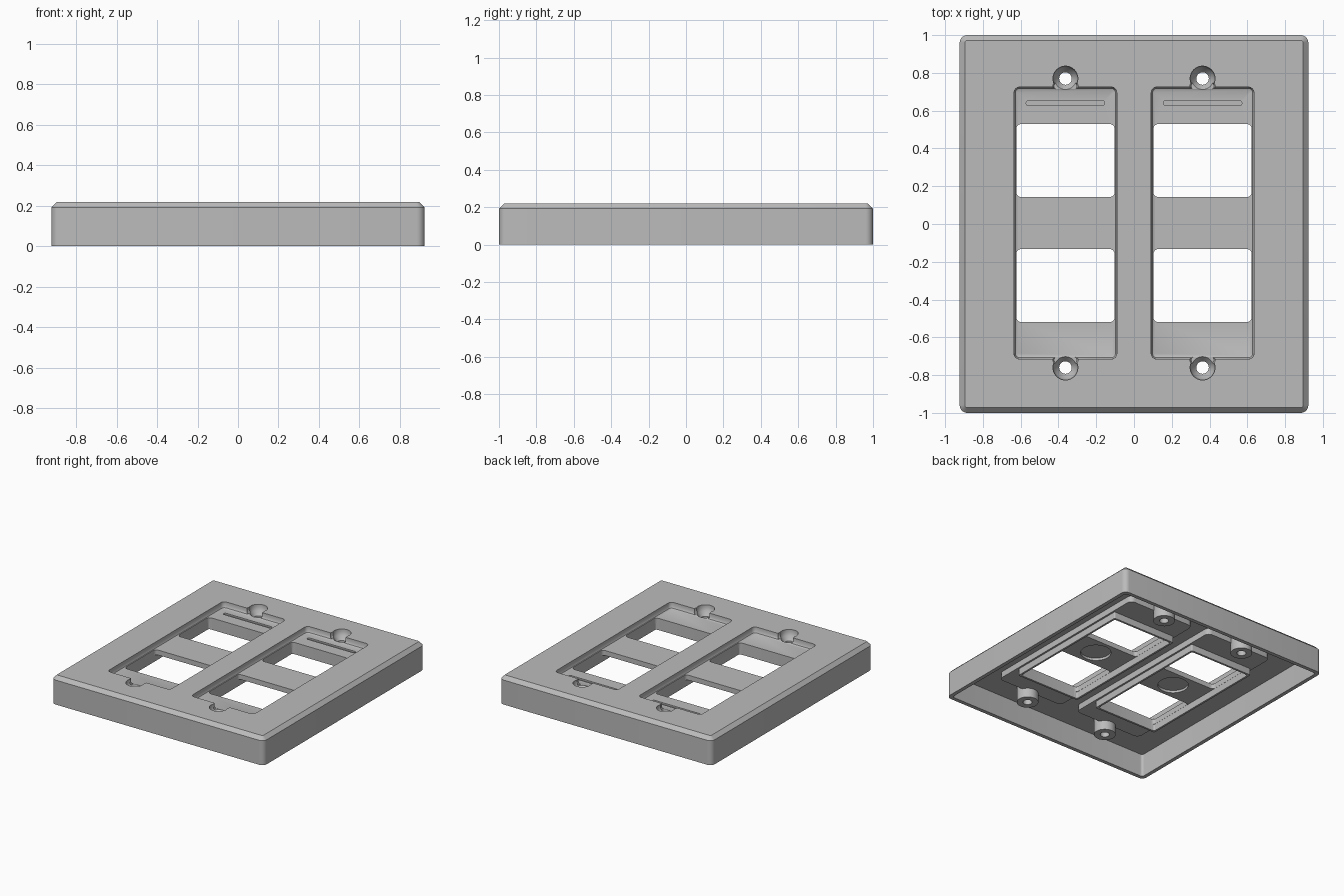
import bpy, bmesh, math

cube = bpy.data.objects.get("Cube")
if cube:
    bpy.data.objects.remove(cube, do_unlink=True)

grey = bpy.data.materials.new("plain_grey")
grey.use_nodes = True
GREY = (0.5, 0.5, 0.5, 1)
grey.diffuse_color = GREY
grey.node_tree.nodes["Principled BSDF"].inputs["Base Color"].default_value = GREY


def outline(hw, hl, r, steps):
    """Rounded rectangle as a list of points; a circle when hw = hl = r."""
    pts = []
    for k, (sx, sy) in enumerate([(1, 1), (-1, 1), (-1, -1), (1, -1)]):
        for i in range(steps + 1):
            a = math.pi / 2 * (k + i / steps)
            pts.append((sx * (hw - r) + r * math.cos(a), sy * (hl - r) + r * math.sin(a)))
    return pts


def loft(name, cx, cy, hw, hl, r, levels, steps=6):
    """Closed solid through rounded outlines at (height, inset) levels."""
    bm = bmesh.new()
    rings = []
    for z, inset in levels:
        pts = outline(hw - inset, hl - inset, max(r - inset, 0.004), steps)
        rings.append([bm.verts.new((cx + x, cy + y, z)) for x, y in pts])
    n = len(rings[0])
    for low, high in zip(rings, rings[1:]):
        for i in range(n):
            j = (i + 1) % n
            bm.faces.new((low[i], low[j], high[j], high[i]))
    bm.faces.new(rings[0][::-1])
    bm.faces.new(rings[-1])
    bmesh.ops.remove_doubles(bm, verts=bm.verts, dist=1e-5)
    bmesh.ops.recalc_face_normals(bm, faces=bm.faces)
    mesh = bpy.data.meshes.new(name)
    bm.to_mesh(mesh)
    bm.free()
    mesh.materials.append(grey)
    obj = bpy.data.objects.new(name, mesh)
    bpy.context.collection.objects.link(obj)
    return obj


def round_part(name, cx, cy, levels):
    """Turned solid through (height, radius) levels."""
    big = max(r for z, r in levels)
    return loft(name, cx, cy, big, big, big, [(z, big - r) for z, r in levels], 8)


def combine(base, tool, operation):
    mod = base.modifiers.new("combine", 'BOOLEAN')
    mod.operation = operation
    mod.solver = 'EXACT'
    mod.object = tool
    bpy.context.view_layer.update()
    graph = bpy.context.evaluated_depsgraph_get()
    mesh = bpy.data.meshes.new_from_object(base.evaluated_get(graph))
    base.modifiers.clear()
    base.data = mesh
    bpy.data.objects.remove(tool, do_unlink=True)


TOP, CEILING, FLOOR, UNDER = 0.22, 0.18, 0.172, 0.132
CY = 0.005
STRIPS = (-0.363, 0.363)
SCREW = 0.765

# Hollow chamfered cover
plate = loft("wall_plate", 0, 0, 0.923, 1.0, 0.04, [(0, 0), (0.192, 0), (TOP, 0.028)])
combine(plate, loft("cavity", 0, 0, 0.893, 0.97, 0.02, [(-0.1, 0), (CEILING, 0)]), 'DIFFERENCE')

# Tray undersides, window collars and screw bosses
for x in STRIPS:
    combine(plate, loft("tray", x, CY, 0.29, 0.738, 0.04, [(UNDER, 0), (0.2, 0)]), 'UNION')
    combine(plate, loft("collar", x, CY, 0.276, 0.54, 0.01, [(0.08, 0), (0.155, 0)]), 'UNION')
    for s in (-1, 1):
        boss = round_part("boss", x, CY + s * SCREW, [(0.06, 0.078), (0.203, 0.078)])
        combine(plate, boss, 'UNION')

# Recesses and openings
for x in STRIPS:
    recess = loft("recess", x, CY, 0.272, 0.72, 0.03,
                  [(FLOOR, 0.018), (FLOOR + 0.005, 0.007), (FLOOR + 0.018, 0), (0.3, 0)])
    combine(plate, recess, 'DIFFERENCE')
    combine(plate, loft("collar_inside", x, CY, 0.261, 0.523, 0.012,
                        [(-0.1, 0), (UNDER + 0.001, 0)]), 'DIFFERENCE')
    combine(plate, round_part("round_pocket", x, CY, [(0.05, 0.11), (0.152, 0.11)]), 'DIFFERENCE')
    combine(plate, loft("groove", x, 0.64, 0.208, 0.013, 0.012,
                        [(FLOOR - 0.012, 0), (0.26, 0)]), 'DIFFERENCE')
    for s in (-1, 1):
        window = loft("window", x, CY + s * 0.331, 0.26, 0.193, 0.025, [(-0.12, 0), (0.35, 0)])
        combine(plate, window, 'DIFFERENCE')
        neck = loft("neck", x, CY + s * 0.725, 0.066, 0.022, 0.02,
                    [(FLOOR + 0.003, 0.006), (FLOOR + 0.015, 0), (0.32, 0)])
        combine(plate, neck, 'DIFFERENCE')
        hole = round_part("screw_hole", x, CY + s * SCREW,
                          [(-0.15, 0.033), (0.145, 0.033), (0.175, 0.058), (0.2, 0.066), (0.4, 0.066)])
        combine(plate, hole, 'DIFFERENCE')

# Smooth the rounded edges only
bpy.ops.object.select_all(action='DESELECT')
plate.select_set(True)
bpy.context.view_layer.objects.active = plate
bpy.ops.object.shade_smooth_by_angle(angle=math.radians(30))
